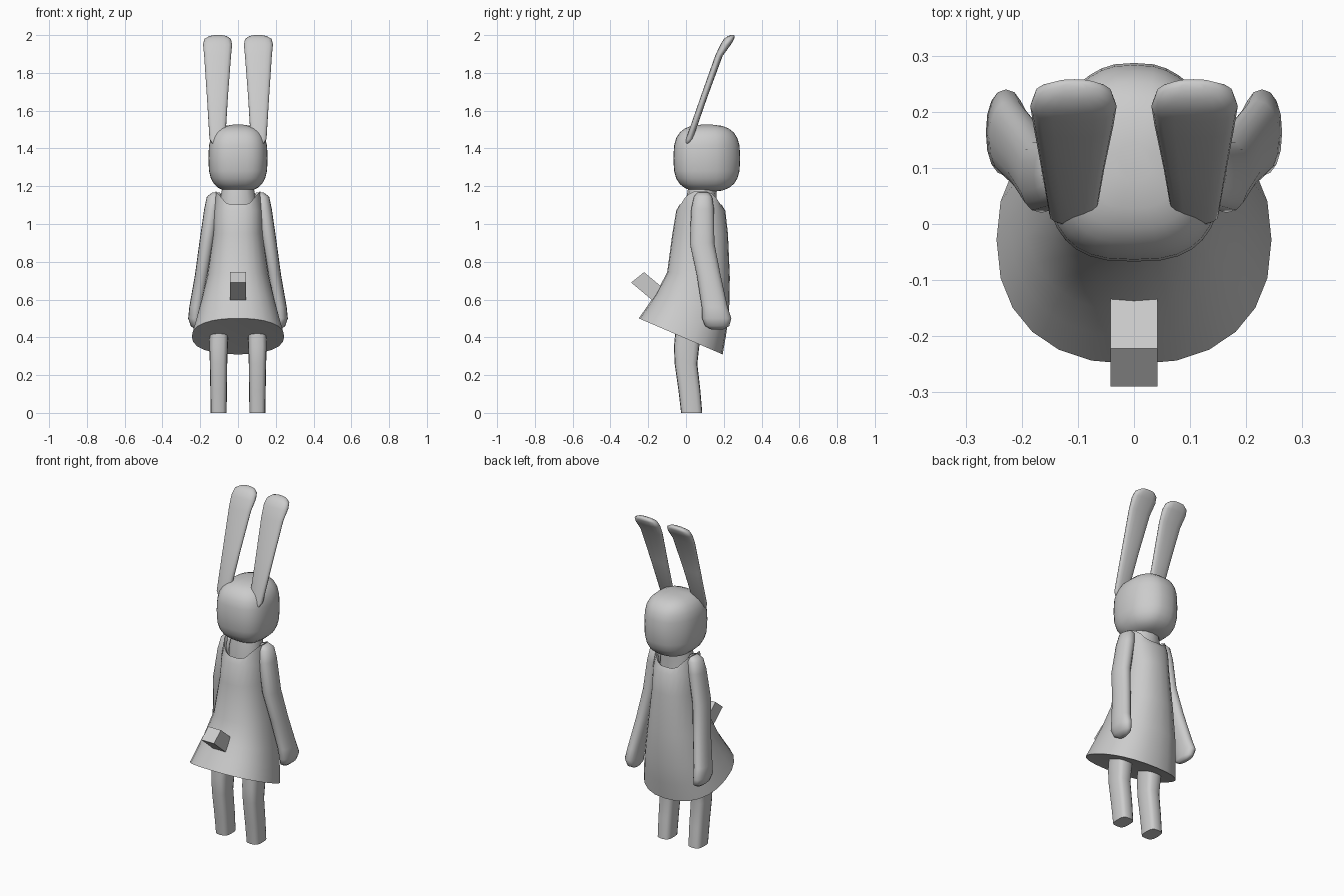
import bpy, bmesh
from math import sin, cos, pi, copysign


def spow(v, p):
    return copysign(abs(v) ** p, v)


def loft(name, sections, n=16, e=2.2, caps=(True, True), mirror=False, warp=None, angle=0.7):
    """Join superellipse rings (cx, cy, cz, rx, ry[, slope dz/dy]) into one skin."""
    bm = bmesh.new()
    rings = []
    for k, s in enumerate(sections):
        cx, cy, cz, rx, ry = s[:5]
        slope = s[5] if len(s) > 5 else 0
        ring = []
        for i in range(n):
            a = 2 * pi * i / n
            dx, dy = rx * spow(cos(a), 2 / e), ry * spow(sin(a), 2 / e)
            p = (cx + dx, cy + dy, cz + slope * dy)
            ring.append(bm.verts.new(warp(p, k) if warp else p))
        rings.append(ring)
    for r0, r1 in zip(rings, rings[1:]):
        for i in range(n):
            j = (i + 1) % n
            bm.faces.new((r0[i], r0[j], r1[j], r1[i]))
    if caps[0]:
        bm.faces.new(rings[0][::-1])
    if caps[1]:
        bm.faces.new(rings[-1])
    bmesh.ops.recalc_face_normals(bm, faces=bm.faces)
    me = bpy.data.meshes.new(name)
    bm.to_mesh(me)
    bm.free()
    ob = bpy.data.objects.new(name, me)
    bpy.context.collection.objects.link(ob)
    if mirror:
        ob.modifiers.new("mirror", 'MIRROR')
    bpy.ops.object.select_all(action='DESELECT')
    ob.select_set(True)
    bpy.context.view_layer.objects.active = ob
    bpy.ops.object.shade_smooth_by_angle(angle=angle)
    return ob


# Head: rounded block, narrower towards the back
def narrow_back(p, k):
    s = max(0, (p[1] - 0.11) / 0.177)
    return (p[0] * (1 - 0.3 * s * s), p[1], p[2])


head = []
for i in range(13):
    t = -pi / 2 + pi * (i + 0.35) / 12.7
    w = max(cos(t), 0.02) ** (2 / 2.9)
    head.append((0, 0.11, 1.348 + 0.178 * spow(sin(t), 2 / 2.9), 0.157 * w, 0.177 * w))
loft("head", head, n=32, e=2.8, warp=narrow_back, angle=1.2)

# Ears: thin paddles leaning back, curled at the tip
loft("ears", [
    (0.108, 0.006, 1.42, 0.025, 0.01),
    (0.109, 0.018, 1.45, 0.042, 0.018),
    (0.109, 0.098, 1.68, 0.056, 0.018),
    (0.108, 0.174, 1.89, 0.071, 0.020),
    (0.108, 0.210, 1.95, 0.077, 0.028),
    (0.108, 0.228, 1.98, 0.070, 0.027),
    (0.106, 0.240, 1.995, 0.045, 0.018),
    (0.105, 0.244, 2.0, 0.02, 0.008)], n=16, e=2.6, mirror=True, angle=1.2)

# Neck
loft("neck", [(0, 0.08, 1.04, 0.10, 0.085), (0, 0.08, 1.13, 0.095, 0.08),
              (0, 0.09, 1.21, 0.08, 0.075)], n=12)


# Dress: flared shell with tilted hem and scooped neckline
def neckline(p, k):
    if k < 7:
        return p
    dip = min(1, max(0, (0.115 - abs(p[0])) / 0.06))
    return (p[0], p[1], p[2] - 0.07 * dip)


loft("dress", [
    (0, -0.028, 0.407, 0.232, 0.210, -0.43),
    (0, -0.028, 0.405, 0.245, 0.222, -0.43),
    (0, 0.005, 0.49, 0.222, 0.207, -0.38),
    (0, 0.035, 0.58, 0.198, 0.193, -0.28),
    (0, 0.066, 0.73, 0.163, 0.166, -0.08),
    (0, 0.075, 0.95, 0.132, 0.147),
    (0, 0.078, 1.07, 0.130, 0.130),
    (0, 0.077, 1.172, 0.118, 0.112),
    (0, 0.077, 1.16, 0.106, 0.100)],
    n=24, e=2.3, caps=(True, False), warp=neckline, angle=0.9)

# Arms: hang outwards and back, ending in mitten hands
loft("arms", [
    (0.115, 0.09, 1.167, 0.020, 0.028),
    (0.125, 0.09, 1.145, 0.040, 0.048),
    (0.137, 0.088, 1.08, 0.042, 0.060),
    (0.165, 0.085, 0.90, 0.040, 0.065),
    (0.190, 0.120, 0.73, 0.038, 0.063),
    (0.220, 0.152, 0.56, 0.038, 0.068),
    (0.228, 0.163, 0.50, 0.036, 0.077),
    (0.221, 0.165, 0.46, 0.029, 0.064),
    (0.215, 0.165, 0.442, 0.013, 0.032)], n=16, mirror=True, angle=1.2)

# Legs: squarish columns, bent at the knee
loft("legs", [
    (0.1025, 0.030, 0.0, 0.042, 0.056),
    (0.1025, 0.018, 0.12, 0.044, 0.058),
    (0.103, 0.000, 0.26, 0.046, 0.060),
    (0.103, 0.003, 0.35, 0.049, 0.067),
    (0.1, 0.02, 0.50, 0.050, 0.070)], n=16, e=3.2, mirror=True)


# Tail: square block sticking up and out of the skirt
bm = bmesh.new()
bmesh.ops.create_cube(bm, size=1)
for v in bm.verts:
    s, u = v.co.x * 2, v.co.z + 0.5
    w = v.co.y + 0.5
    # u runs from inside the skirt to the tip, w across the thickness
    v.co = (0.042 * s, -0.165 - 0.125 * u + 0.068 * w, 0.585 + 0.105 * u + 0.055 * w)
bmesh.ops.recalc_face_normals(bm, faces=bm.faces)
me = bpy.data.meshes.new("tail")
bm.to_mesh(me)
bm.free()
bpy.context.collection.objects.link(bpy.data.objects.new("tail", me))
